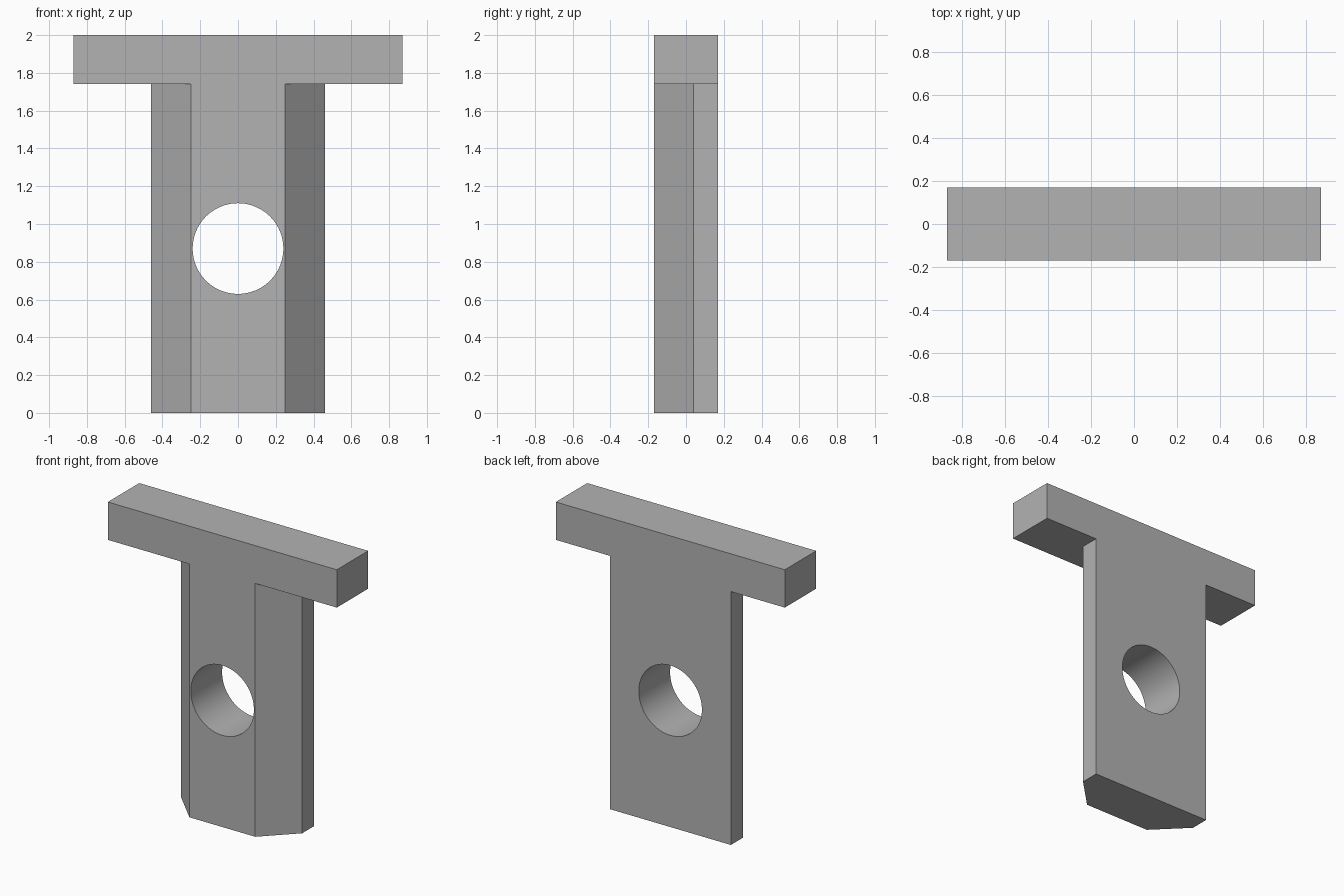
import bpy
import bmesh
import math
from mathutils import Matrix

if "Cube" in bpy.data.objects:
    bpy.data.objects.remove(bpy.data.objects["Cube"])

HALF_DEPTH = 0.17
BAR_BOTTOM = 1.74

grey = bpy.data.materials.new("mid_grey")
grey.use_nodes = True
colour = (0.45, 0.45, 0.45, 1)
grey.diffuse_color = colour
grey.node_tree.nodes["Principled BSDF"].inputs["Base Color"].default_value = colour


def add_object(name, bm):
    bmesh.ops.recalc_face_normals(bm, faces=bm.faces)
    mesh = bpy.data.meshes.new(name)
    bm.to_mesh(mesh)
    bm.free()
    mesh.materials.append(grey)
    obj = bpy.data.objects.new(name, mesh)
    bpy.context.collection.objects.link(obj)
    return obj


def prism(name, outline, z0, z1):
    """Extrude an (x, y) outline from z0 up to z1."""
    bm = bmesh.new()
    face = bm.faces.new([bm.verts.new((x, y, z0)) for x, y in outline])
    top = bmesh.ops.extrude_face_region(bm, geom=[face])["geom"]
    verts = [v for v in top if isinstance(v, bmesh.types.BMVert)]
    bmesh.ops.translate(bm, verts=verts, vec=(0, 0, z1 - z0))
    return add_object(name, bm)


def mirrored(half):
    return half + [(-x, y) for x, y in reversed(half)]


def combine(target, other, operation):
    mod = target.modifiers.new(operation.lower(), "BOOLEAN")
    mod.operation = operation
    mod.solver = "EXACT"
    mod.object = other
    bpy.context.view_layer.objects.active = target
    bpy.ops.object.modifier_apply(modifier=mod.name)
    bpy.data.objects.remove(other)


# Stem with two slanted front corners
body = prism("t_shaped_block", mirrored([(0.25, -HALF_DEPTH), (0.46, 0.04),
                                         (0.46, HALF_DEPTH)]), 0, BAR_BOTTOM + 0.1)

# Crossbar
bar = prism("crossbar", mirrored([(0.87, -HALF_DEPTH), (0.87, HALF_DEPTH)]), BAR_BOTTOM, 2)
combine(body, bar, "UNION")

# Round through hole
bm = bmesh.new()
bmesh.ops.create_cone(bm, cap_ends=True, segments=96, radius1=0.24, radius2=0.24, depth=1,
                      matrix=Matrix.Translation((0, 0, 0.87)) @ Matrix.Rotation(math.pi / 2, 4, "X"))
combine(body, add_object("hole_cutter", bm), "DIFFERENCE")

# Merge flush faces and smooth the hole wall
bm = bmesh.new()
bm.from_mesh(body.data)
bmesh.ops.dissolve_limit(bm, angle_limit=0.01, verts=bm.verts, edges=bm.edges)
bm.to_mesh(body.data)
bm.free()
bpy.ops.object.select_all(action="DESELECT")
body.select_set(True)
bpy.context.view_layer.objects.active = body
bpy.ops.object.shade_smooth_by_angle(angle=math.radians(30))
